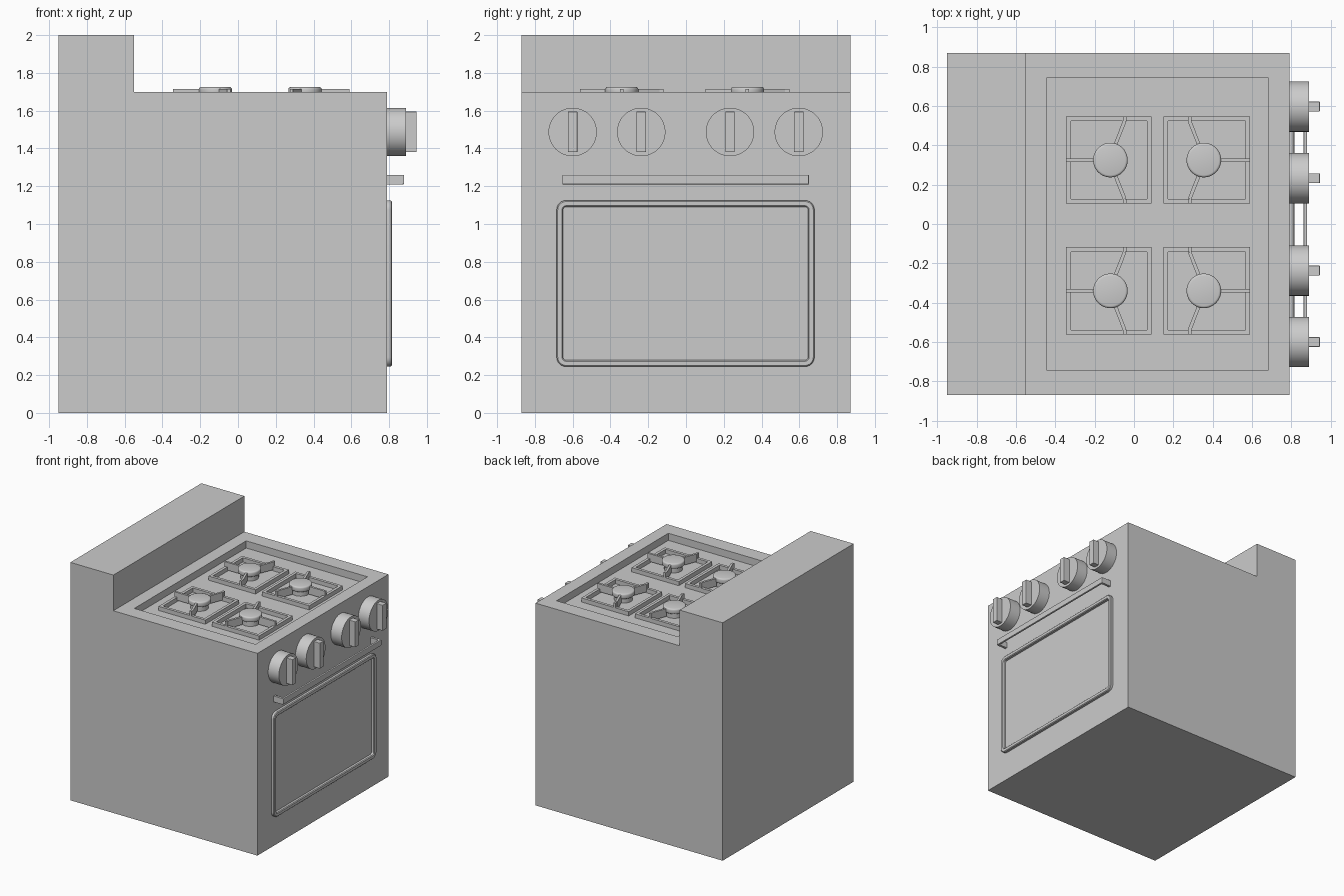
import bpy, bmesh, math
from mathutils import Vector, Matrix

if "Cube" in bpy.data.objects:
    bpy.data.objects.remove(bpy.data.objects["Cube"])

GREY = (0.6, 0.6, 0.6, 1)
metal = bpy.data.materials.new("grey_enamel")
metal.use_nodes = True
metal.diffuse_color = GREY
metal.node_tree.nodes["Principled BSDF"].inputs["Base Color"].default_value = GREY


def finish(name, bm, smooth=False):
    bmesh.ops.recalc_face_normals(bm, faces=bm.faces[:])
    mesh = bpy.data.meshes.new(name)
    bm.to_mesh(mesh)
    bm.free()
    mesh.materials.append(metal)
    ob = bpy.data.objects.new(name, mesh)
    bpy.context.collection.objects.link(ob)
    if smooth:
        bpy.ops.object.select_all(action='DESELECT')
        ob.select_set(True)
        bpy.context.view_layer.objects.active = ob
        bpy.ops.object.shade_smooth_by_angle(angle=math.radians(35))
    return ob


def add_box(bm, lo, hi, bevel=0):
    lo, hi = Vector(lo), Vector(hi)
    mat = Matrix.Translation((lo + hi) / 2) @ Matrix.Diagonal((*(hi - lo), 1))
    verts = bmesh.ops.create_cube(bm, size=1, matrix=mat)["verts"]
    if bevel:
        edges = list({e for v in verts for e in v.link_edges})
        bmesh.ops.bevel(bm, geom=edges, offset=bevel, segments=2, profile=0.5, affect='EDGES')


def add_bar(bm, a, b, width, z0, z1):
    """Upright flat bar between two points on the hob."""
    a, b = Vector(a), Vector(b)
    side = (b - a).orthogonal().normalized() * width / 2
    base = [bm.verts.new((*p, z0)) for p in (a - side, b - side, b + side, a + side)]
    face = bm.faces.new(base)
    top = bmesh.ops.extrude_face_region(bm, geom=[face])["geom"]
    for v in top:
        if isinstance(v, bmesh.types.BMVert):
            v.co.z = z1


def add_cylinder(bm, centre, radius, depth, axis='Z', bevel=0, sides=40):
    rot = Matrix.Rotation(math.pi / 2, 4, 'Y') if axis == 'X' else Matrix()
    mat = Matrix.Translation(centre) @ rot
    verts = bmesh.ops.create_cone(bm, cap_ends=True, segments=sides, radius1=radius,
                                  radius2=radius, depth=depth, matrix=mat)["verts"]
    if bevel:
        rims = [e for e in {e for v in verts for e in v.link_edges}
                if any(len(f.verts) > 4 for f in e.link_faces)]
        bmesh.ops.bevel(bm, geom=rims, offset=bevel, segments=3, profile=0.5, affect='EDGES')


# Body: stepped profile drawn through the depth, with the hob sunk into the top
FRONT, TOP, FLOOR = 0.79, 1.70, 1.64
bm = bmesh.new()
profile = [(-0.95, 0), (FRONT, 0), (FRONT, TOP), (-0.55, TOP), (-0.55, 2), (-0.95, 2)]
face = bm.faces.new([bm.verts.new((x, -0.87, z)) for x, z in profile])
new = bmesh.ops.extrude_face_region(bm, geom=[face])["geom"]
bmesh.ops.translate(bm, verts=[v for v in new if isinstance(v, bmesh.types.BMVert)], vec=(0, 1.74, 0))
bmesh.ops.recalc_face_normals(bm, faces=bm.faces[:])
hob = next(f for f in bm.faces if abs(f.calc_center_median().z - TOP) < 0.001 and abs(f.normal.z) > 0.9)
bmesh.ops.inset_region(bm, faces=[hob], thickness=0.15)
for v in hob.verts:
    v.co.y *= 0.70 / 0.72
well = bmesh.ops.extrude_face_region(bm, geom=[hob])["geom"]
for v in well:
    if isinstance(v, bmesh.types.BMVert):
        v.co.z = FLOOR
if hob.is_valid:
    bmesh.ops.delete(bm, geom=[hob], context='FACES_ONLY')
finish("body", bm)

# Burners: square grate, three raised fins and a round cap
RAIL = 1.675
for side, bx, x0, x1 in ((-1, -0.12, -0.345, 0.09), (1, 0.355, 0.15, 0.59)):
    for row, by in (("right", -0.34), ("left", 0.325)):
        place = ("rear_" if side < 0 else "front_") + row
        y0, y1, w = by - 0.222, by + 0.222, 0.024
        bm = bmesh.new()
        for y in (y0 + w / 2, y1 - w / 2):
            add_bar(bm, (x0, y), (x1, y), w, FLOOR, RAIL)
        for x in (x0 + w / 2, x1 - w / 2):
            add_bar(bm, (x, y0 + w), (x, y1 - w), w, FLOOR, RAIL)
        outer = x0 if side < 0 else x1
        add_bar(bm, (outer, by), (bx + side * 0.08, by), 0.018, FLOOR + 0.01, 1.715)
        for s in (-1, 1):
            knee = (bx - side * 0.072, by + s * 0.197)
            add_bar(bm, (bx - side * 0.026, by + s * 0.08), knee, 0.018, FLOOR + 0.01, 1.715)
            add_bar(bm, knee, (knee[0], by + s * 0.222), 0.018, FLOOR + 0.01, 1.715)
        finish("grate_" + place, bm)
        bm = bmesh.new()
        add_cylinder(bm, (bx, by, 1.665), 0.07, 0.05)
        add_cylinder(bm, (bx, by, 1.7025), 0.088, 0.045, bevel=0.012)
        finish("burner_" + place, bm, True)

# Control knobs with upright grips
for i, y in enumerate((-0.6, -0.237, 0.233, 0.597)):
    bm = bmesh.new()
    add_cylinder(bm, (FRONT + 0.05, y, 1.487), 0.128, 0.10, 'X', sides=48)
    finish(f"knob_{i + 1}", bm, True)
    bm = bmesh.new()
    add_box(bm, (0.88, y - 0.025, 1.38), (0.945, y + 0.025, 1.595), 0.003)
    finish(f"knob_grip_{i + 1}", bm)

# Door handle: thin rail on two end posts
bm = bmesh.new()
add_box(bm, (0.862, -0.655, 1.21), (0.88, 0.65, 1.26), 0.005)
for y in (-0.655, 0.63):
    add_box(bm, (FRONT - 0.005, y, 1.21), (0.87, y + 0.02, 1.26))
finish("door_handle", bm)


# Window surround: rounded ring standing proud of the door
def rounded(inset, radius):
    pts = []
    hy, hz = 0.6825 - inset, 0.44 - inset
    for q, (sy, sz) in enumerate(((1, 1), (-1, 1), (-1, -1), (1, -1))):
        for k in range(7):
            a = math.radians(90 * q + 15 * k)
            pts.append((sy * (hy - radius) + radius * math.cos(a) - 0.0025,
                        sz * (hz - radius) + radius * math.sin(a) + 0.685))
    return pts


bm = bmesh.new()
section = [(0, 0.05, 0.785), (0, 0.05, 0.809), (0.006, 0.044, 0.815),
           (0.028, 0.022, 0.815), (0.034, 0.016, 0.809), (0.034, 0.016, 0.785)]
loops = [[bm.verts.new((x, y, z)) for y, z in rounded(i, r)] for i, r, x in section]
for a, b in zip(loops, loops[1:] + loops[:1]):
    for k in range(len(a)):
        n = (k + 1) % len(a)
        bm.faces.new((a[k], a[n], b[n], b[k]))
finish("window_frame", bm, True)
